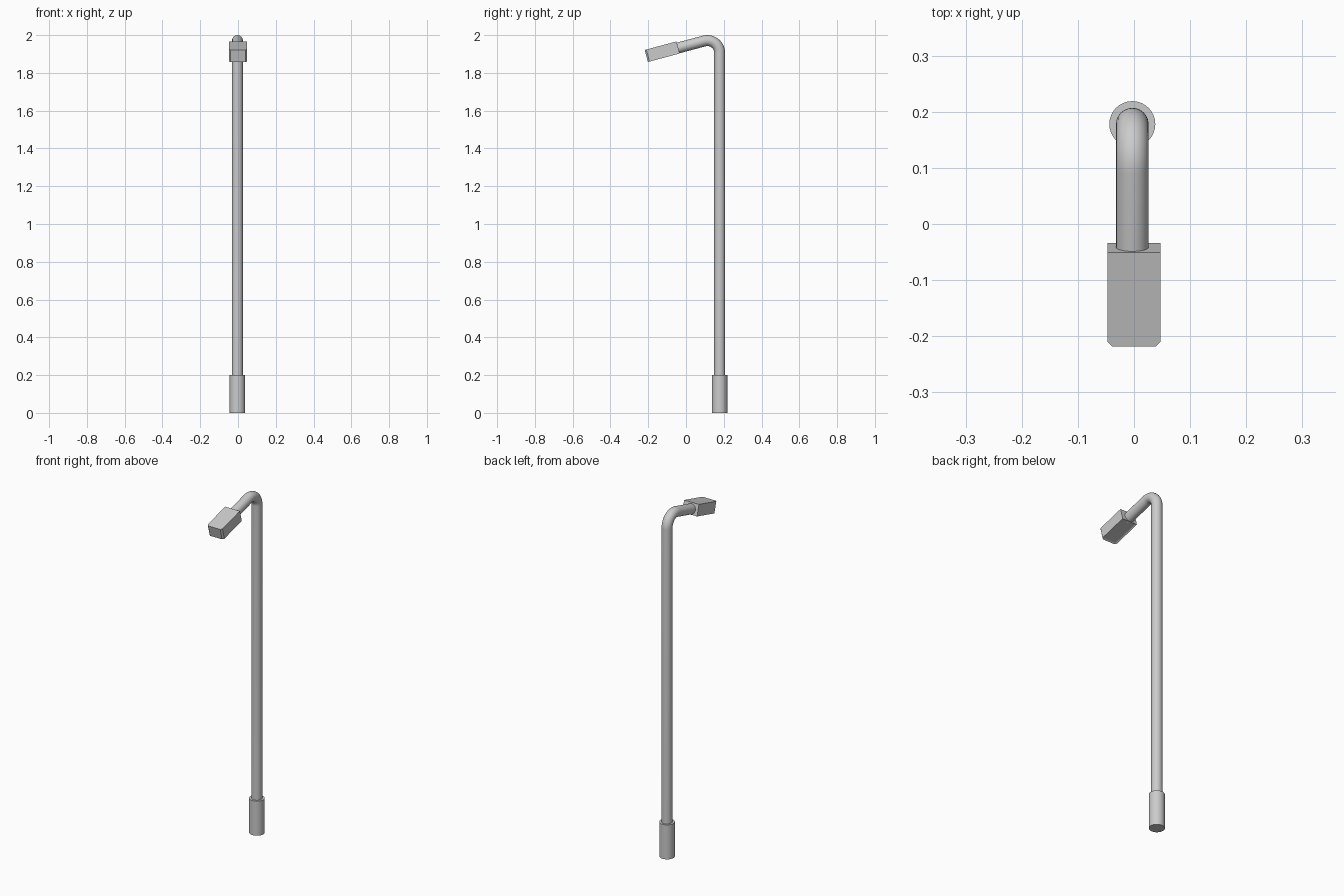
import bpy, bmesh, math
from mathutils import Matrix

if "Cube" in bpy.data.objects:
    bpy.data.objects.remove(bpy.data.objects["Cube"])

PX, PY = -0.003, 0.178      # pole axis
TILT = math.radians(15)     # arm slope


def smooth(obj):
    bpy.ops.object.select_all(action='DESELECT')
    obj.select_set(True)
    bpy.context.view_layer.objects.active = obj
    bpy.ops.object.shade_smooth_by_angle(angle=math.radians(35))


# Base sleeve
bpy.ops.mesh.primitive_cylinder_add(vertices=32, radius=0.041, depth=0.2,
                                    location=(PX, PY, 0.1))
sleeve = bpy.context.object
sleeve.name = "base_sleeve"
smooth(sleeve)

# Pole with bent arm, a round tube swept along a path
R, radius = 0.065, 0.029
cy, cz = PY - R, 2.0 - radius - R
path = [(PY, 0.02)]
steps = 14
for i in range(steps + 1):
    a = (math.pi / 2 + TILT) * i / steps
    path.append((cy + R * math.cos(a), cz + R * math.sin(a)))
y, z = path[-1]
path.append((-0.06, z - (y + 0.06) * math.tan(TILT)))

curve = bpy.data.curves.new("pole", 'CURVE')
curve.dimensions = '3D'
curve.bevel_depth = radius
curve.bevel_resolution = 10
curve.use_fill_caps = True
spline = curve.splines.new('POLY')
spline.points.add(len(path) - 1)
for p, (y, z) in zip(spline.points, path):
    p.co = (PX, y, z, 1)
pole = bpy.data.objects.new("pole", curve)
bpy.context.collection.objects.link(pole)
bpy.ops.object.select_all(action='DESELECT')
pole.select_set(True)
bpy.context.view_layer.objects.active = pole
bpy.ops.object.convert(target='MESH')
smooth(bpy.context.object)

# Lamp head: tilted box with chamfered front corners and a shallow lens recess
bm = bmesh.new()
bmesh.ops.create_cube(bm, size=1)
bmesh.ops.scale(bm, vec=(0.095, 0.174, 0.066), verts=bm.verts)
front = [e for e in bm.edges if all(v.co.y < 0 for v in e.verts)
         and abs(e.verts[0].co.z - e.verts[1].co.z) > 0.01]
bmesh.ops.bevel(bm, geom=front, offset=0.009, segments=1, affect='EDGES')
bm.normal_update()
under = [f for f in bm.faces if f.normal.z < -0.9]
bmesh.ops.inset_region(bm, faces=under, thickness=0.009, depth=-0.003)
bmesh.ops.transform(bm, verts=bm.verts,
                    matrix=Matrix.Translation((0, -0.126, 1.912)) @ Matrix.Rotation(TILT, 4, 'X'))
mesh = bpy.data.meshes.new("lamp_head")
bm.to_mesh(mesh)
bm.free()
bpy.context.collection.objects.link(bpy.data.objects.new("lamp_head", mesh))
